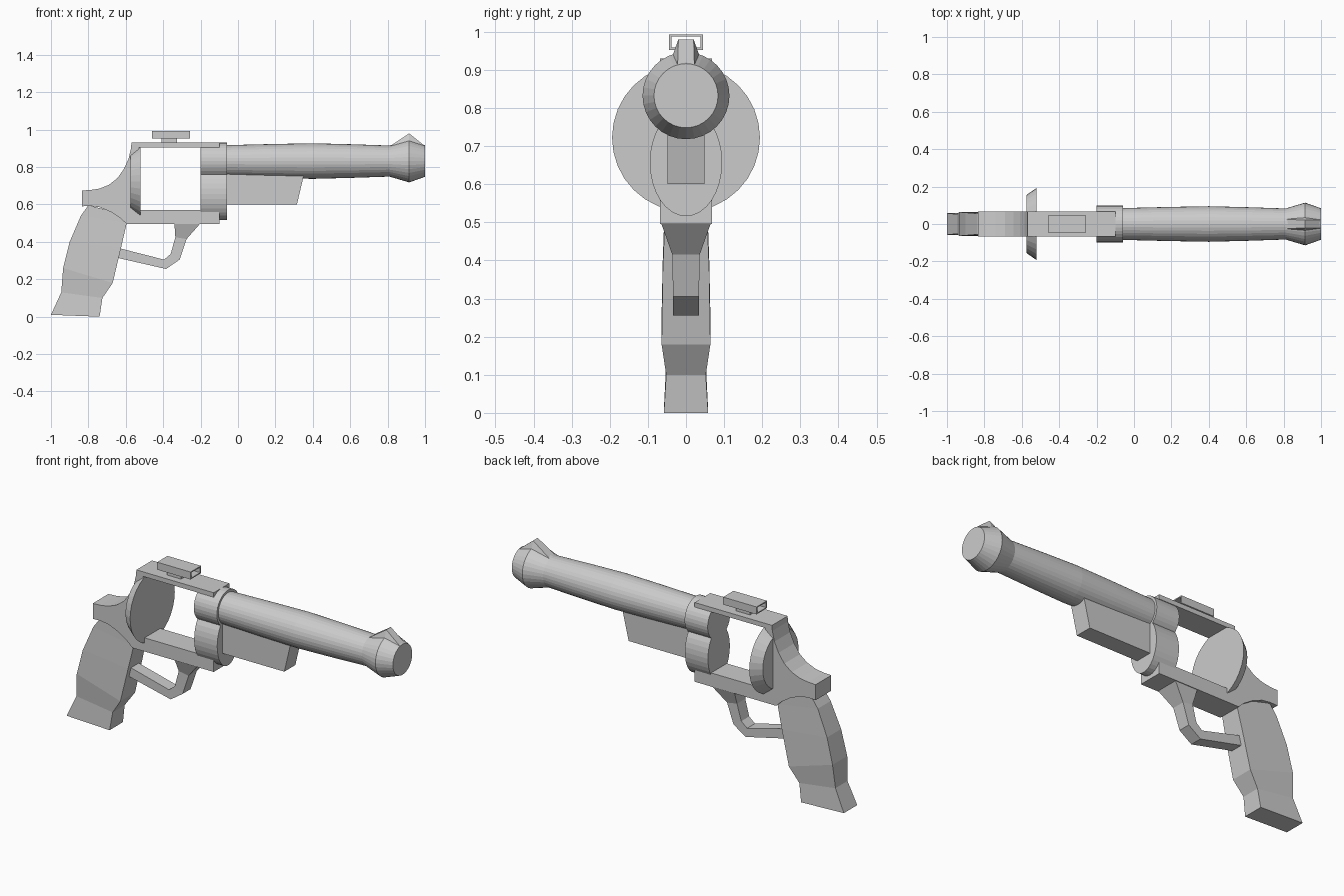
import bpy, bmesh
from math import cos, sin, pi

cube = bpy.data.objects.get("Cube")
if cube:
    bpy.data.objects.remove(cube, do_unlink=True)

GREY = (0.6, 0.6, 0.6, 1)
metal = bpy.data.materials.new("plain grey")
metal.use_nodes = True
metal.diffuse_color = GREY
metal.node_tree.nodes["Principled BSDF"].inputs["Base Color"].default_value = GREY


def finish(name, bm):
    bmesh.ops.recalc_face_normals(bm, faces=bm.faces)
    mesh = bpy.data.meshes.new(name)
    bm.to_mesh(mesh)
    bm.free()
    mesh.materials.append(metal)
    obj = bpy.data.objects.new(name, mesh)
    bpy.context.collection.objects.link(obj)
    return obj


def loft(name, rings, closed=False):
    """Skin rings of equal length; cap the ends, or join last to first."""
    bm = bmesh.new()
    rows = [[bm.verts.new(p) for p in ring] for ring in rings]
    n = len(rows[0])
    pairs = list(zip(rows, rows[1:]))
    if closed:
        pairs.append((rows[-1], rows[0]))
    else:
        bm.faces.new(rows[0])
        bm.faces.new(rows[-1])
    for a, b in pairs:
        for i in range(n):
            j = (i + 1) % n
            bm.faces.new((a[i], a[j], b[j], b[i]))
    return finish(name, bm)


def plate(name, outline, half):
    """Side outline (x, z) given a thickness across y."""
    return loft(name, [[(x, y, z) for x, z in outline] for y in (-half, half)])


def oval(x, z, ry, rz, sides=32):
    return [(x, ry * cos(2 * pi * i / sides), z + rz * sin(2 * pi * i / sides))
            for i in range(sides)]


def lathe(name, profile, z):
    return loft(name, [oval(x, z, r, r) for x, r in profile])


def strip(name, sections):
    """Rectangular sections, each (point, opposite point, half width)."""
    return loft(name, [[(a[0], -w, a[1]), (a[0], w, a[1]),
                        (b[0], w, b[1]), (b[0], -w, b[1])]
                       for a, b, w in sections])


def rect(x, hy, z0, z1):
    return [(x, -hy, z0), (x, hy, z0), (x, hy, z1), (x, -hy, z1)]


# Barrel with flared muzzle
lathe("barrel", [(-0.1, 0.083), (-0.06, 0.085), (0.18, 0.091), (0.4, 0.095),
                 (0.6, 0.09), (0.81, 0.083), (0.915, 0.114), (1, 0.084)], 0.832)

# Barrel mount: round collar above an oval block
lathe("barrel_collar", [(-0.2, 0.098), (-0.06, 0.098)], 0.832)
loft("mount_block", [oval(x, 0.657, 0.095, 0.141) for x in (-0.2, -0.06)])

# Lug under the barrel
plate("under_lug", [(-0.08, 0.6), (0.315, 0.6), (0.355, 0.77), (-0.08, 0.77)], 0.048)

# Open frame with curved back
plate("frame", [(-0.57, 0.93), (-0.572, 0.9), (-0.585, 0.845), (-0.61, 0.79),
                (-0.645, 0.74), (-0.69, 0.705), (-0.74, 0.685), (-0.79, 0.677),
                (-0.835, 0.675), (-0.835, 0.59), (-0.79, 0.592), (-0.74, 0.585),
                (-0.68, 0.56), (-0.63, 0.528), (-0.595, 0.495), (-0.1, 0.495),
                (-0.1, 0.57), (-0.53, 0.57), (-0.53, 0.905), (-0.1, 0.905),
                (-0.1, 0.93)], 0.068)

# Round shield at the back of the window
lathe("recoil_shield", [(-0.575, 0.155), (-0.52, 0.194)], 0.722)

# Grip
strip("grip", [((-1, 0.01), (-0.74, 0), 0.058),
               ((-0.945, 0.13), (-0.725, 0.1), 0.052),
               ((-0.935, 0.26), (-0.67, 0.18), 0.064),
               ((-0.9, 0.4), (-0.625, 0.37), 0.061),
               ((-0.84, 0.54), (-0.595, 0.5), 0.056),
               ((-0.8, 0.595), (-0.66, 0.56), 0.055)])

# Trigger guard
strip("trigger_guard", [((-0.65, 0.316), (-0.65, 0.37), 0.034),
                        ((-0.385, 0.255), (-0.395, 0.305), 0.034),
                        ((-0.312, 0.305), (-0.36, 0.335), 0.034),
                        ((-0.275, 0.415), (-0.335, 0.425), 0.036),
                        ((-0.2, 0.5), (-0.34, 0.5), 0.066)])

# Rear sight: open rectangular tube on a foot
x0, x1 = -0.46, -0.257
loft("rear_sight", [rect(x0, 0.045, 0.952, 0.993), rect(x1, 0.045, 0.952, 0.993),
                    rect(x1, 0.038, 0.958, 0.987), rect(x0, 0.038, 0.958, 0.987)],
     closed=True)
loft("rear_sight_foot", [rect(x, 0.03, 0.925, 0.954) for x in (-0.41, -0.325)])

# Front sight blade
bm = bmesh.new()
for x, y, z in [(0.81, 0.026, 0.91), (0.915, 0.02, 0.98),
                (0.915, 0.036, 0.935), (1, 0.022, 0.912), (0.915, 0.03, 0.88)]:
    for side in (-1, 1):
        bm.verts.new((x, side * y, z))
bmesh.ops.convex_hull(bm, input=bm.verts)
finish("front_sight", bm)
